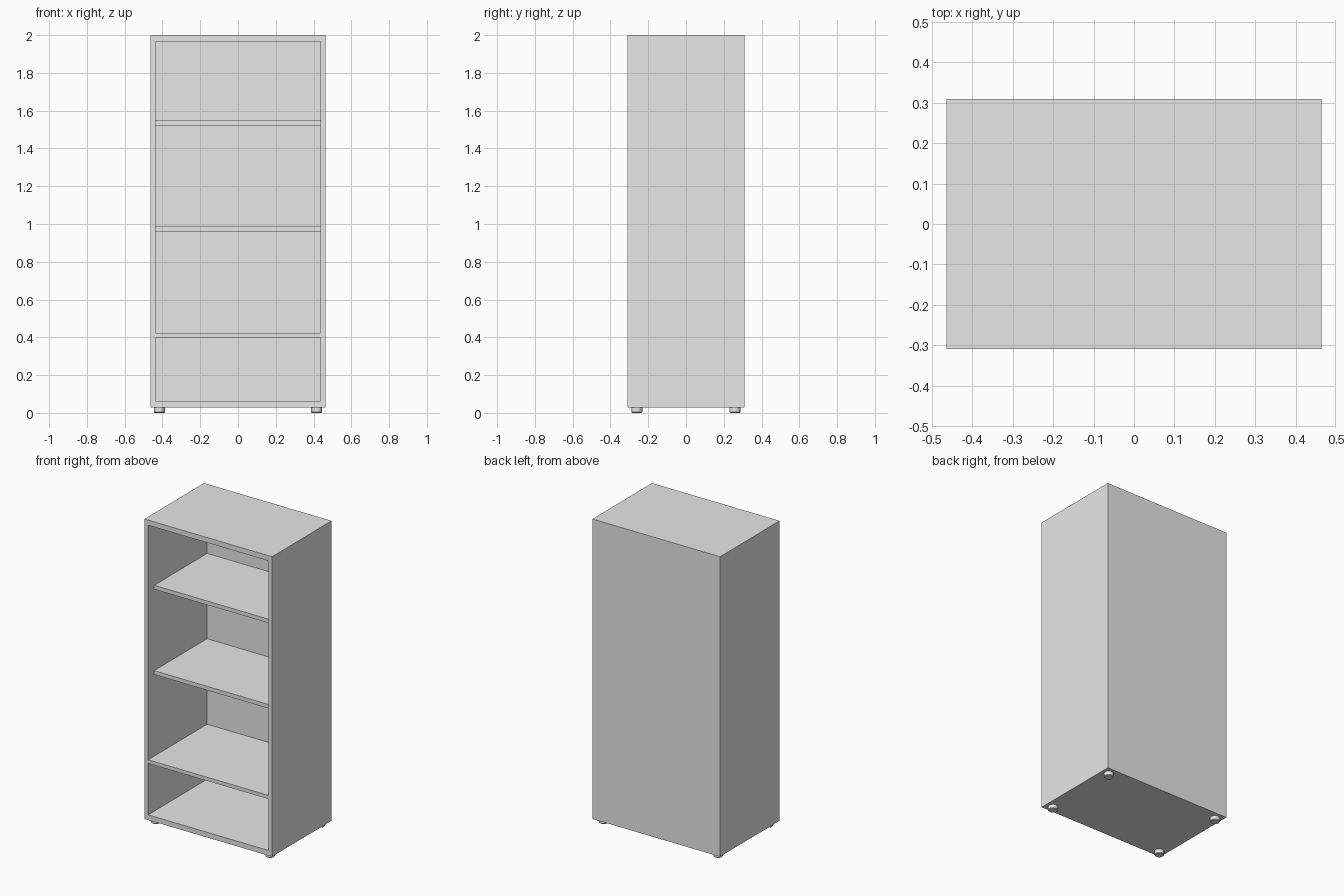
import bpy
import bmesh
from mathutils import Matrix

default_cube = bpy.data.objects.get("Cube")
if default_cube:
    bpy.data.objects.remove(default_cube)

# One plain grey for the whole cabinet
grey = bpy.data.materials.new("light_grey")
grey.use_nodes = True
grey.diffuse_color = (0.8, 0.8, 0.8, 1)
grey.node_tree.nodes["Principled BSDF"].inputs["Base Color"].default_value = (0.8, 0.8, 0.8, 1)

HALF_W, HALF_D = 0.464, 0.309
BASE_Z, TOP_Z = 0.028, 2.0
INNER = 0.437
BACK_Y = 0.303
RECESS = 0.063


def add_object(name, bm):
    mesh = bpy.data.meshes.new(name)
    bm.to_mesh(mesh)
    bm.free()
    mesh.materials.append(grey)
    obj = bpy.data.objects.new(name, mesh)
    bpy.context.collection.objects.link(obj)
    return obj


def panel(name, x, y, z):
    """Box spanning the given (low, high) ranges."""
    bm = bmesh.new()
    spans = (x, y, z)
    centre = [(a + b) / 2 for a, b in spans]
    size = [b - a for a, b in spans]
    bmesh.ops.create_cube(bm, size=1, matrix=Matrix.Translation(centre) @ Matrix.Diagonal((*size, 1)))
    return add_object(name, bm)


def foot(name, x, y):
    """Short round foot with a chamfered lower rim."""
    bm = bmesh.new()
    bmesh.ops.create_cone(bm, cap_ends=True, segments=32, radius1=0.029, radius2=0.029,
                          depth=BASE_Z, matrix=Matrix.Translation((x, y, BASE_Z / 2)))
    rim = [e for e in bm.edges if all(v.co.z < 0.001 for v in e.verts)]
    bmesh.ops.bevel(bm, geom=rim, offset=0.004, segments=1, affect='EDGES')
    for face in bm.faces:
        face.smooth = abs(face.normal.z) < 0.3
    for edge in bm.edges:
        edge.smooth = edge.calc_face_angle(0) < 0.5
    add_object(name, bm)


# Carcass
inside = (-INNER, INNER)
depth = (-HALF_D, BACK_Y)
panel("right_side", (-HALF_W, -INNER), (-HALF_D, HALF_D), (BASE_Z, TOP_Z))
panel("left_side", (INNER, HALF_W), (-HALF_D, HALF_D), (BASE_Z, TOP_Z))
panel("back_panel", inside, (BACK_Y, HALF_D), (BASE_Z, TOP_Z))
panel("top_panel", inside, depth, (1.966, TOP_Z))
panel("bottom_panel", inside, depth, (BASE_Z, 0.062))
panel("fixed_shelf", inside, depth, (0.4, 0.424))

# Loose shelves, set back from the front
for name, low, high in (("middle_shelf", 0.96, 0.986), ("upper_shelf", 1.521, 1.547)):
    panel(name, inside, (-HALF_D + RECESS, BACK_Y), (low, high))

# Feet
for side, x in (("right", -0.416), ("left", 0.416)):
    for end, y in (("front", -0.26), ("back", 0.26)):
        foot(f"{end}_{side}_foot", x, y)
